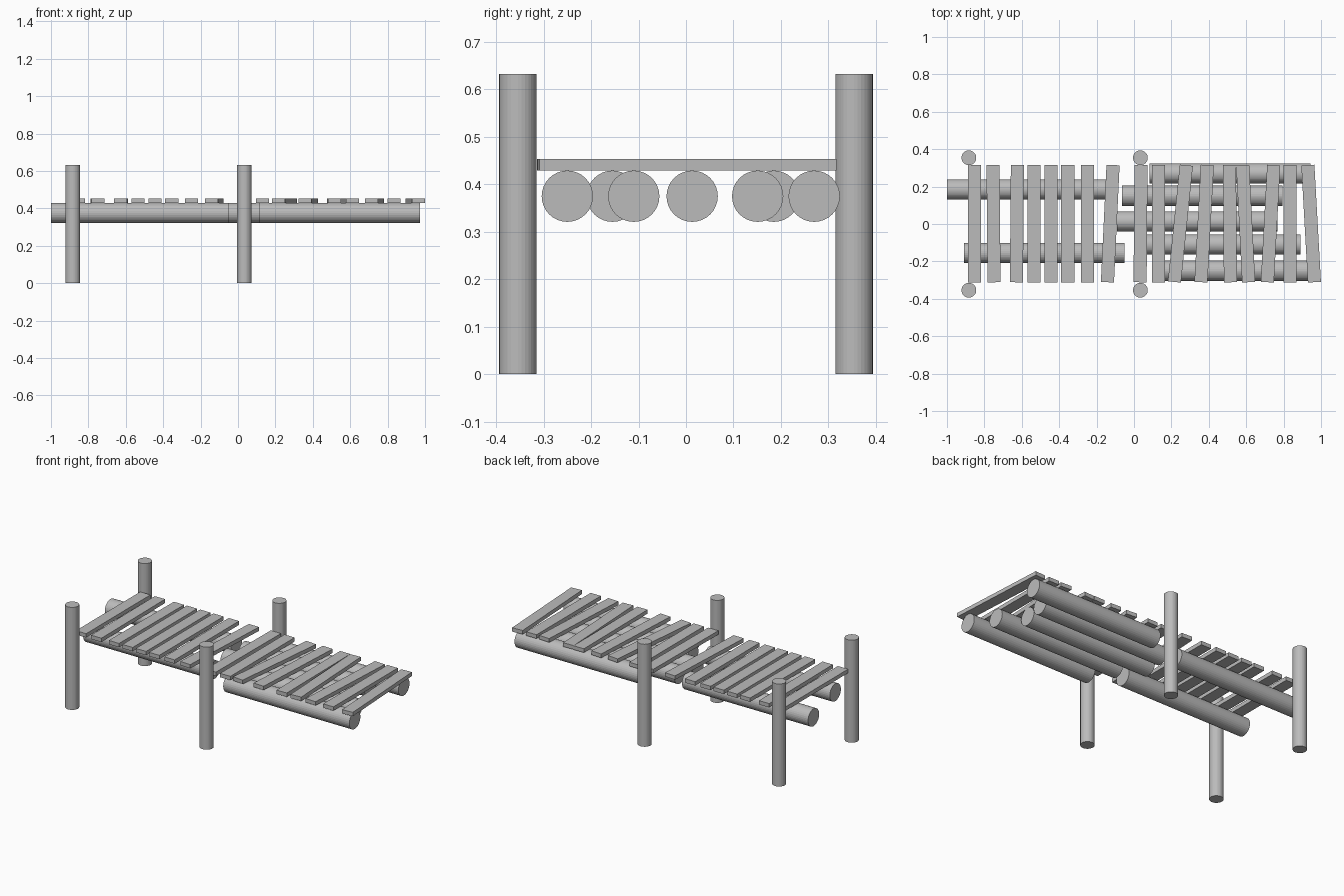
import bpy, math

grey = bpy.data.materials.new("weathered grey")
grey.diffuse_color = (0.5, 0.5, 0.5, 1)


def finish(name):
    ob = bpy.context.object
    ob.name = name
    ob.data.materials.append(grey)
    return ob


def cylinder(name, radius, length, loc, rot=(0, 0, 0)):
    bpy.ops.mesh.primitive_cylinder_add(vertices=32, radius=radius, depth=length,
                                        location=loc, rotation=rot)
    return finish(name)


# Four upright posts
for x in (-0.883, 0.034):
    for y in (-0.354, 0.354):
        cylinder("post", 0.0395, 0.632, (x, y, 0.316))

# Floating logs under the deck: (start x, y)
LOG = 0.86
for x, y in ((-1.0, 0.185), (-0.91, -0.155),
             (0.083, 0.27), (-0.065, 0.151), (-0.092, 0.013),
             (0.03, -0.11), (0.112, -0.25)):
    cylinder("log", 0.054, LOG, (x + LOG / 2, y, 0.375), (0, math.pi / 2, 0))


# Deck planks: (centre x, lean of the far end towards +x)
PLANKS = ((-0.853, 0), (-0.751, -0.005), (-0.626, 0.005), (-0.535, 0),
          (-0.444, 0), (-0.354, 0), (-0.249, 0), (-0.127, 0.03),
          (0.035, 0.005), (0.131, 0), (0.248, 0.064), (0.375, 0.034),
          (0.513, -0.005), (0.597, -0.032), (0.73, 0.034), (0.834, 0),
          (0.947, -0.035))
for x, lean in PLANKS:
    bpy.ops.mesh.primitive_cube_add(size=1, location=(x, 0.002, 0.441),
                                    rotation=(0, 0, -math.atan2(lean, 0.627)))
    bpy.context.object.scale = (0.07, 0.627, 0.024)
    finish("plank")
